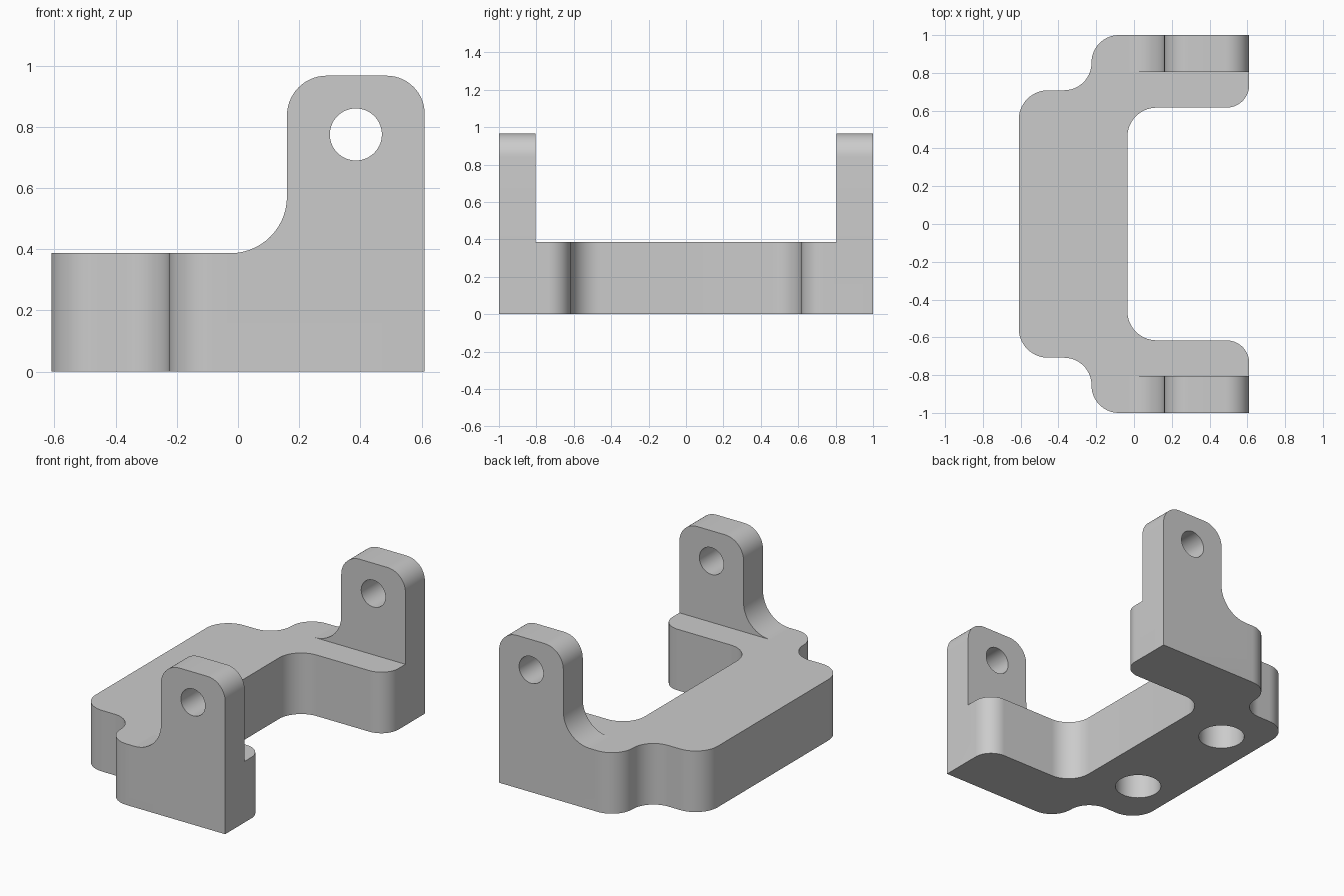
import bpy, bmesh, math
from mathutils import Vector, Matrix

cube = bpy.data.objects.get("Cube")
if cube:
    bpy.data.objects.remove(cube)

BASE_H = 0.387
HALF_Y = 1.0
LUG_IN = 0.805
END_X = 0.61

grey = bpy.data.materials.new("plain grey")
grey.use_nodes = True
colour = (0.6, 0.6, 0.6, 1)
grey.diffuse_color = colour
grey.node_tree.nodes["Principled BSDF"].inputs["Base Color"].default_value = colour


def rounded(corners, steps=14):
    """Outline from (x, y, radius) corners, each rounded by a tangent arc."""
    out = []
    n = len(corners)
    for i, (x, y, r) in enumerate(corners):
        p = Vector((x, y))
        if r == 0:
            out.append(p)
            continue
        a = (Vector(corners[i - 1][:2]) - p).normalized()
        b = (Vector(corners[(i + 1) % n][:2]) - p).normalized()
        centre = p + (a + b) * r
        for k in range(steps + 1):
            t = k / steps * math.pi / 2
            out.append(centre - b * r * math.cos(t) - a * r * math.sin(t))
    return out


def prism(name, points, vector):
    """Solid made by sweeping a 3D outline along a vector."""
    bm = bmesh.new()
    face = bm.faces.new([bm.verts.new(p) for p in points])
    swept = bmesh.ops.extrude_face_region(bm, geom=[face])["geom"]
    verts = [v for v in swept if isinstance(v, bmesh.types.BMVert)]
    bmesh.ops.translate(bm, verts=verts, vec=vector)
    bmesh.ops.recalc_face_normals(bm, faces=bm.faces)
    return add_object(name, bm)


def cylinder(name, centre, radius, depth, turn=0):
    bm = bmesh.new()
    matrix = Matrix.Translation(centre) @ Matrix.Rotation(turn, 4, "X")
    bmesh.ops.create_cone(bm, cap_ends=True, segments=56, radius1=radius,
                          radius2=radius, depth=depth, matrix=matrix)
    return add_object(name, bm)


def add_object(name, bm):
    mesh = bpy.data.meshes.new(name)
    bm.to_mesh(mesh)
    bm.free()
    mesh.materials.append(grey)
    obj = bpy.data.objects.new(name, mesh)
    bpy.context.collection.objects.link(obj)
    return obj


def combine(target, other, operation):
    """Apply a boolean and remove the helper."""
    bpy.context.view_layer.objects.active = target
    mod = target.modifiers.new(operation, "BOOLEAN")
    mod.operation = operation
    mod.solver = "EXACT"
    mod.object = other
    bpy.ops.object.modifier_apply(modifier=mod.name)
    bpy.data.objects.remove(other)


# U-shaped base: half outline, mirrored across y
half = [
    (-END_X, 0.708, 0.155),
    (-0.225, 0.708, 0.145),
    (-0.225, HALF_Y, 0.145),
    (END_X, HALF_Y, 0),
    (END_X, 0.616, 0.12),
    (-0.035, 0.616, 0.155),
]
outline = rounded(half + [(x, -y, r) for x, y, r in reversed(half)])
bracket = prism("bracket", [(p.x, p.y, 0) for p in outline], (0, 0, BASE_H))

# Upright lugs flaring into the base
root = 0.185
lug_x = 0.16
lug = rounded([
    (lug_x - root, 0.2, 0),
    (lug_x - root, BASE_H, 0),
    (lug_x, BASE_H, root),
    (lug_x, 0.967, 0.13),
    (END_X, 0.967, 0.125),
    (END_X, 0.2, 0),
])
for start in (LUG_IN, -HALF_Y):
    plate = prism("lug", [(p.x, start, p.y) for p in lug],
                  (0, HALF_Y - LUG_IN, 0))
    combine(bracket, plate, "UNION")

# Pivot holes through both lugs
combine(bracket, cylinder("pivot_cutter", (0.385, 0, 0.775), 0.085, 3, math.pi / 2),
        "DIFFERENCE")

# Blind sockets in the underside
for side in (1, -1):
    combine(bracket, cylinder("socket_cutter", (-0.355, side * 0.385, 0), 0.135, 0.5),
            "DIFFERENCE")

bpy.ops.object.select_all(action="DESELECT")
bracket.select_set(True)
bpy.context.view_layer.objects.active = bracket
bpy.ops.object.shade_smooth_by_angle(angle=math.radians(30))
